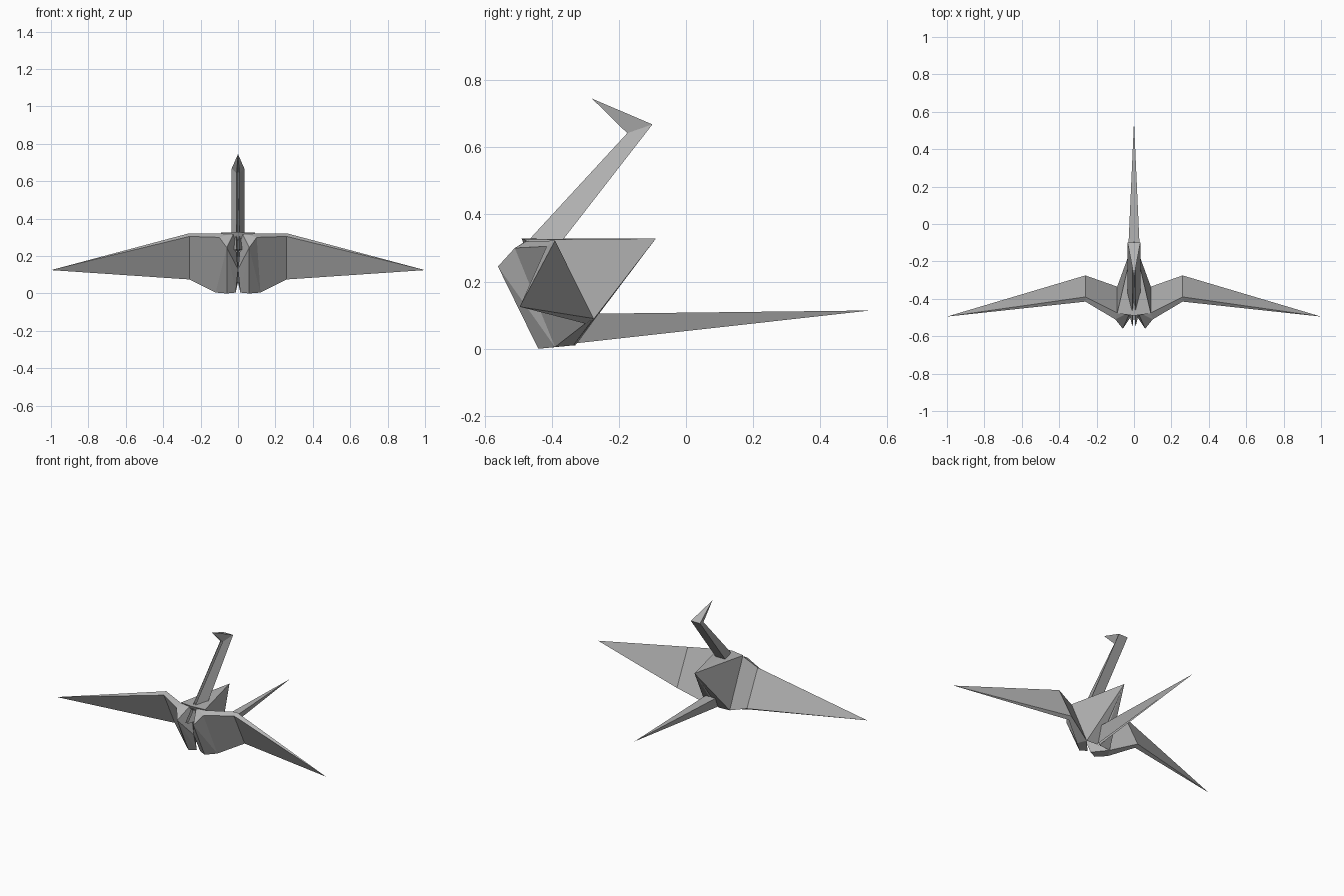
import bpy, bmesh
from mathutils import Vector

cube = bpy.data.objects.get("Cube")
if cube:
    bpy.data.objects.remove(cube)

paper = bpy.data.materials.new("grey_paper")
paper.use_nodes = True
paper.diffuse_color = (0.45, 0.45, 0.45, 1)
paper.node_tree.nodes["Principled BSDF"].inputs["Base Color"].default_value = paper.diffuse_color


def finish(name, bm, mirror=False):
    bmesh.ops.remove_doubles(bm, verts=bm.verts[:], dist=0.0005)
    bmesh.ops.recalc_face_normals(bm, faces=bm.faces[:])
    mesh = bpy.data.meshes.new(name)
    bm.to_mesh(mesh)
    bm.free()
    mesh.materials.append(paper)
    obj = bpy.data.objects.new(name, mesh)
    bpy.context.collection.objects.link(obj)
    if mirror:
        obj.modifiers.new("mirror", 'MIRROR')
    return obj


def hull(name, points):
    """Faceted solid around a few fold points, mirrored across x."""
    bm = bmesh.new()
    for p in points:
        bm.verts.new(p)
    bmesh.ops.convex_hull(bm, input=bm.verts[:])
    bmesh.ops.delete(bm, geom=[v for v in bm.verts if not v.link_faces], context='VERTS')
    finish(name, bm, True)


def loft(name, sections, mirror=False):
    """Join equal-length rings; the last item is a point."""
    bm = bmesh.new()
    *rings, tip = sections
    rows = [[bm.verts.new(p) for p in ring] for ring in rings]
    n = len(rows[0])
    bm.faces.new(rows[0])
    for a, b in zip(rows, rows[1:]):
        for i in range(n):
            j = (i + 1) % n
            bm.faces.new((a[i], a[j], b[j], b[i]))
    end = bm.verts.new(tip)
    for i in range(n):
        bm.faces.new((rows[-1][i], rows[-1][(i + 1) % n], end))
    finish(name, bm, mirror)


def fold(back, front, w):
    """Folded strip section: flat spine, two close edges with a groove."""
    back, front = Vector((0, *back)), Vector((0, *front))
    side = Vector((w, 0, 0))
    groove = back.lerp(front, 0.3)
    return [back - side, back + side, front + side * 0.22, groove, front - side * 0.22]


# Wings: thin slanted sheets, bent once and drawn to a point
loft("wings", [
    [(.09, -.475, .32), (.10, -.51, .30), (.12, -.39, .005), (.09, -.335, .01)],
    [(.26, -.39, .322), (.26, -.415, .305), (.26, -.30, .075), (.26, -.275, .09)],
    (1, -.495, .125)], True)

# Body: front flaps and the rear hump
hull("front_flaps", [
    (.06, -.56, .245), (.08, -.53, .275), (.10, -.51, .30), (.09, -.475, .32),
    (.02, -.47, .325), (0, -.47, .13), (.06, -.44, 0), (.012, -.42, .005),
    (.12, -.39, .005), (.09, -.335, .01)])
hull("rear_hump", [
    (0, -.09, .328), (.09, -.478, .325), (0, -.49, .328),
    (.09, -.335, .01), (.012, -.33, .01), (0, -.3, .06)])

# Neck and head share the grooved fold
loft("neck", [fold((-.44, .23), (-.55, .235), .036),
              fold((-.10, .668), (-.175, .642), .034),
              (0, -.13, .66)])
loft("head", [fold((-.10, .668), (-.175, .642), .034), (0, -.28, .745)])

# Tail
loft("tail", [fold((-.30, .104), (-.34, .015), .038), (0, .55, .114)])
